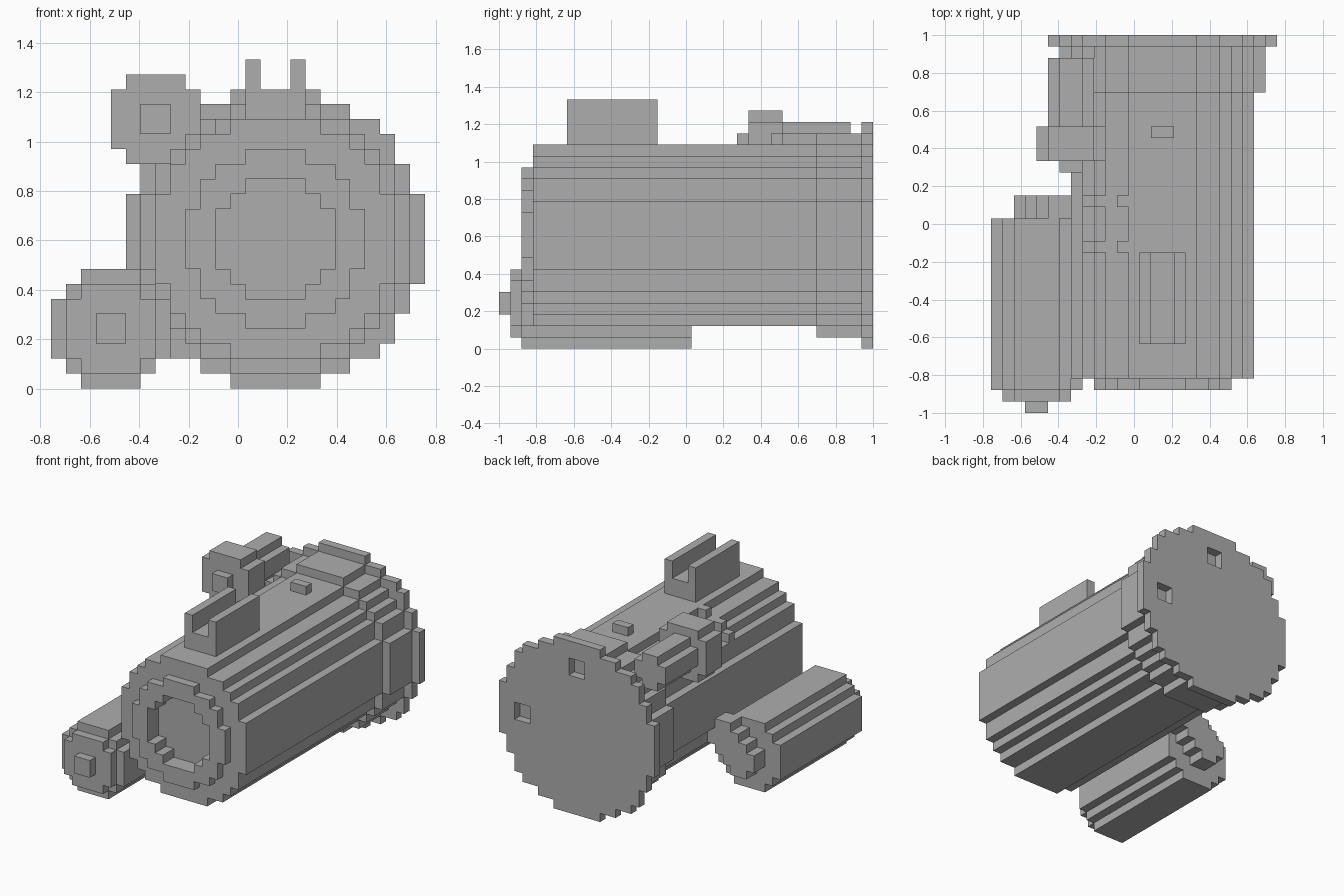
import bpy, bmesh

if "Cube" in bpy.data.objects:
    bpy.data.objects.remove(bpy.data.objects["Cube"], do_unlink=True)

U = 2 / 33          # block size
HALF_WIDTH = 12.5   # blocks from left edge to centre
HALF_LENGTH = 16.5  # blocks from front to centre

grey = bpy.data.materials.new("plain grey")
grey.use_nodes = True
colour = (0.42, 0.42, 0.42, 1)
grey.diffuse_color = colour
grey.node_tree.nodes["Principled BSDF"].inputs["Base Color"].default_value = colour


def disc(ci, ck, r):
    """Blocks of a stepped disc around a centre."""
    return {(i, k) for i in range(ci - r, ci + r) for k in range(ck - r, ck + r)
            if (i + 0.5 - ci) ** 2 + (k + 0.5 - ck) ** 2 <= r * r}


def rect(i0, i1, k0, k1):
    return {(i, k) for i in range(i0, i1) for k in range(k0, k1)}


def prism(name, cells, front, back):
    """Extrude a set of blocks from front to back along y."""
    bm = bmesh.new()
    corners = {}

    def corner(i, k):
        if (i, k) not in corners:
            corners[i, k] = bm.verts.new(
                ((i - HALF_WIDTH) * U, (front - HALF_LENGTH) * U, k * U))
        return corners[i, k]

    for i, k in sorted(cells):
        bm.faces.new([corner(i, k), corner(i + 1, k),
                      corner(i + 1, k + 1), corner(i, k + 1)])
    result = bmesh.ops.extrude_face_region(bm, geom=bm.faces[:], use_keep_orig=True)
    moved = [g for g in result["geom"] if isinstance(g, bmesh.types.BMVert)]
    bmesh.ops.translate(bm, verts=moved, vec=(0, (back - front) * U, 0))
    bmesh.ops.recalc_face_normals(bm, faces=bm.faces[:])
    bmesh.ops.dissolve_limit(bm, angle_limit=0.01, verts=bm.verts[:], edges=bm.edges[:])
    mesh = bpy.data.meshes.new(name)
    bm.to_mesh(mesh)
    bm.free()
    mesh.materials.append(grey)
    obj = bpy.data.objects.new(name, mesh)
    bpy.context.collection.objects.link(obj)
    return obj


# Main barrel with recessed front opening
CI, CK = 15, 10
opening = disc(CI, CK, 4)
prism("front_ring", disc(CI, CK, 6) - opening, 2, 3)
prism("barrel_lip", disc(CI, CK, 8) - opening, 3, 4)
prism("barrel", disc(CI, CK, 8), 4, 28)
prism("rear_flange", disc(CI, CK, 9), 28, 32)

# Rear plate with two square sockets
sockets = rect(CI - 1, CI + 1, CK + 6, CK + 8) | rect(CI + 6, CI + 8, CK - 1, CK + 1)
prism("rear_plate", disc(CI, CK, 10) - sockets, 32, 33)

# Forked bracket and small button on top
prism("top_fork", rect(13, 17, 18, 22) - rect(14, 16, 20, 22), 6, 14)
prism("top_button", rect(14, 16, 18, 19), 24, 25)

# Pair of small raised ribs on the upper side
for label, start in (("front", 14), ("rear", 18)):
    for n, (i, k) in enumerate(((11, 17), (9, 16), (8, 15))):
        prism(f"{label}_rib_{n + 1}", {(i, k)}, start, start + 1)

# Upper side cylinder
prism("upper_nub", rect(6, 8, 17, 19), 21, 22)
prism("upper_head", disc(7, 18, 3), 22, 25)
prism("upper_shaft", disc(7, 18, 2), 25, 31)

# Lower side cylinder and its diagonal strut
prism("lower_nub", rect(3, 5, 3, 5), 0, 1)
prism("lower_cap", disc(4, 4, 3), 1, 2)
prism("lower_cylinder", disc(4, 4, 4), 2, 17)
strut = {(i, k) for i, k in rect(2, 8, 2, 8) if abs(i - k) <= 2 and i + k >= 5}
prism("lower_strut", strut, 17, 19)
